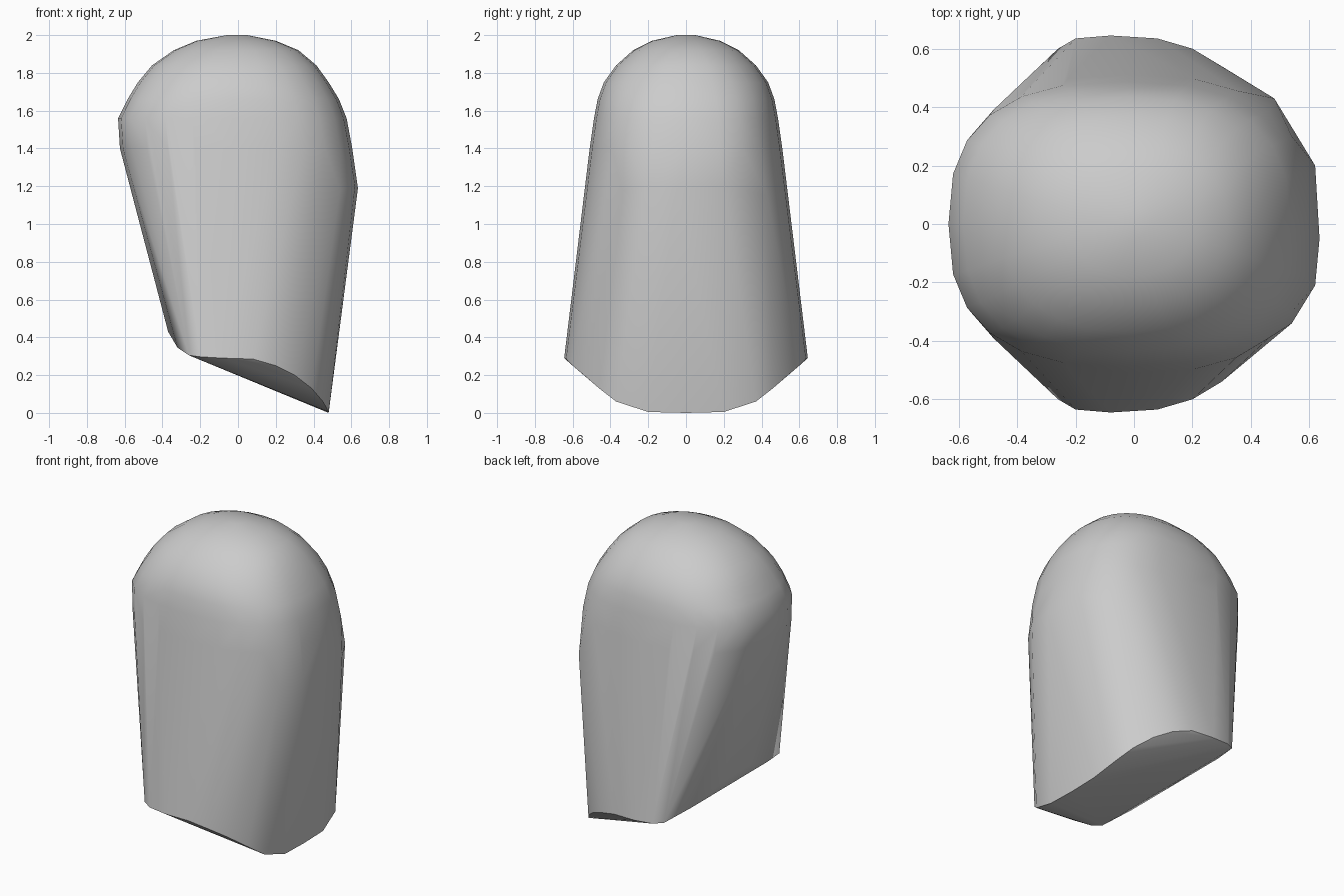
import bpy
import bmesh
import math

default_cube = bpy.data.objects.get("Cube")
if default_cube:
    bpy.data.objects.remove(default_cube, do_unlink=True)


def flat_material(name, colour):
    mat = bpy.data.materials.new(name)
    mat.use_nodes = True
    mat.diffuse_color = colour
    mat.node_tree.nodes["Principled BSDF"].inputs["Base Color"].default_value = colour
    return mat


def ring(z, left, right, half_depth, power, sides=24):
    """Rounded-box section with its own left and right reach."""
    centre, half_width = (left + right) / 2, (right - left) / 2
    points = []
    for i in range(sides):
        a = math.tau * i / sides
        c, s = math.cos(a), math.sin(a)
        x = math.copysign(abs(c) ** (2 / power), c)
        y = math.copysign(abs(s) ** (2 / power), s)
        points.append((centre + half_width * x, half_depth * y, z))
    return points


# Domed top: height, left reach, right reach, half depth, squareness
dome = [
    (1.40, -0.625, 0.605, 0.51, 2.6),
    (1.56, -0.635, 0.575, 0.487, 2.6),
    (1.66, -0.585, 0.535, 0.468, 2.5),
    (1.75, -0.53, 0.48, 0.435, 2.4),
    (1.84, -0.455, 0.415, 0.37, 2.3),
    (1.92, -0.34, 0.32, 0.28, 2.2),
    (1.97, -0.22, 0.20, 0.18, 2.1),
    (2.00, -0.06, 0.05, 0.05, 2.0),
]
points = [p for section in dome for p in ring(*section)]

# Bulge on the left flank, uneven from front to back
points += [(0.635, -0.05, 1.19), (0.62, -0.21, 1.2), (0.62, 0.2, 1.2),
           (0.54, -0.34, 1.18), (0.48, 0.43, 1.15)]

# Slanted base rim, mirrored front to back
rim = [
    (0.48, 0.20, 0.005), (0.45, 0.37, 0.06), (0.39, 0.46, 0.13),
    (0.30, 0.54, 0.20), (0.20, 0.60, 0.25), (0.08, 0.635, 0.285),
    (-0.08, 0.645, 0.29), (-0.20, 0.635, 0.297), (-0.26, 0.60, 0.305),
    (-0.32, 0.40, 0.345), (-0.37, 0.15, 0.43),
]
points += [(x, side * y, z) for x, y, z in rim for side in (-1, 1)]
points.append((0.48, 0, 0))

# Wrap everything in one convex skin
bm = bmesh.new()
verts = [bm.verts.new(p) for p in points]
result = bmesh.ops.convex_hull(bm, input=verts)
loose = {g for g in result["geom_interior"] + result["geom_unused"]
         if isinstance(g, bmesh.types.BMVert)}
bmesh.ops.delete(bm, geom=list(loose), context="VERTS")
bmesh.ops.recalc_face_normals(bm, faces=bm.faces)

mesh = bpy.data.meshes.new("domed_block")
bm.to_mesh(mesh)
bm.free()
mesh.materials.append(flat_material("plain grey", (0.6, 0.6, 0.6, 1)))

block = bpy.data.objects.new("domed_block", mesh)
bpy.context.collection.objects.link(block)
bpy.ops.object.select_all(action="DESELECT")
block.select_set(True)
bpy.context.view_layer.objects.active = block
bpy.ops.object.shade_smooth_by_angle(angle=math.radians(40))
